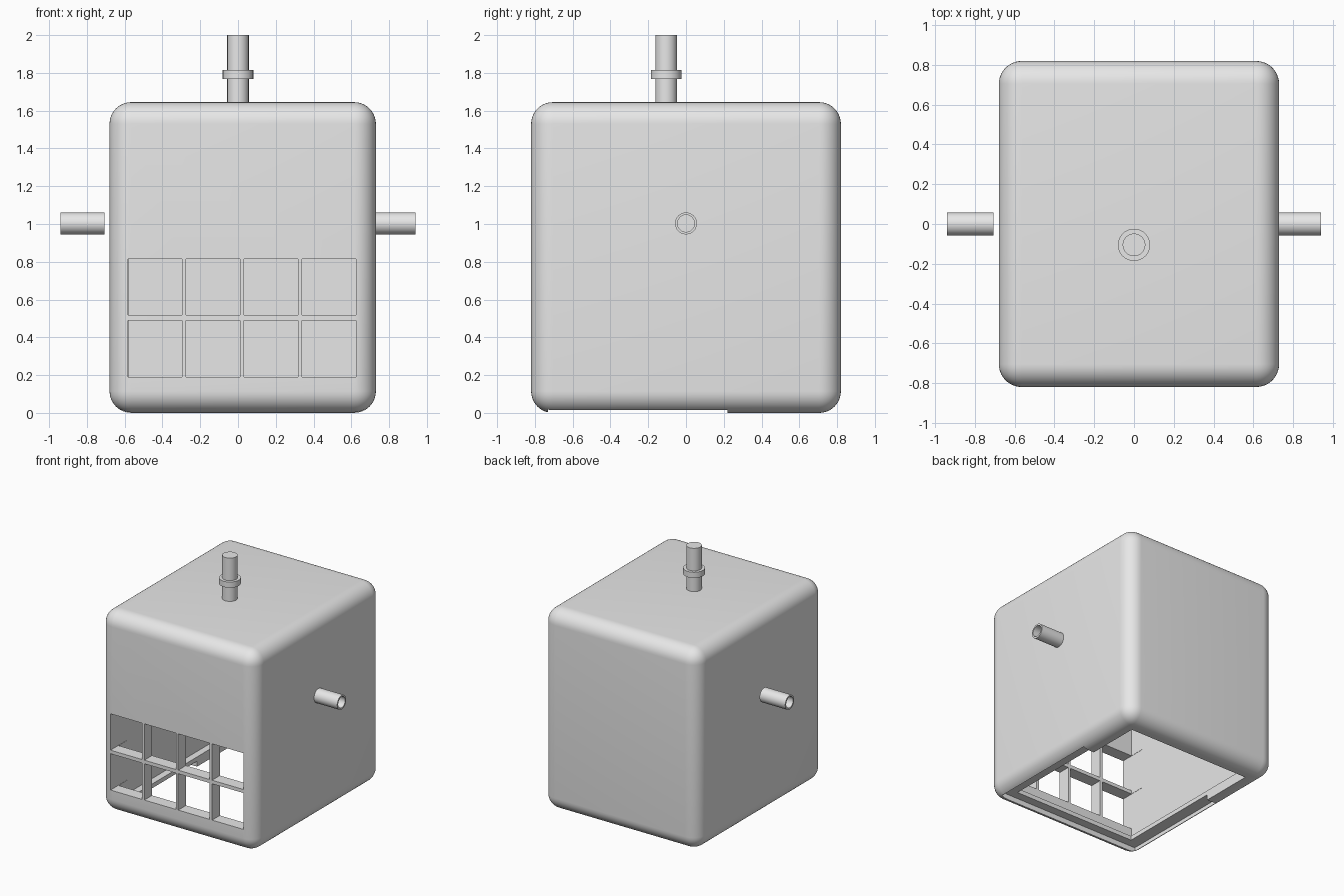
import bpy, bmesh, math
from mathutils import Matrix, Vector

old = bpy.data.objects.get("Cube")
if old:
    bpy.data.objects.remove(old, do_unlink=True)

grey = bpy.data.materials.new("light_grey")
grey.use_nodes = True
grey.diffuse_color = (0.8, 0.8, 0.8, 1)
grey.node_tree.nodes["Principled BSDF"].inputs["Base Color"].default_value = (0.8, 0.8, 0.8, 1)


def new_object(name, bm):
    mesh = bpy.data.meshes.new(name)
    bmesh.ops.recalc_face_normals(bm, faces=bm.faces)
    bm.to_mesh(mesh)
    bm.free()
    ob = bpy.data.objects.new(name, mesh)
    bpy.context.collection.objects.link(ob)
    mesh.materials.append(grey)
    return ob


def add_box(bm, lo, hi):
    lo, hi = Vector(lo), Vector(hi)
    size = Matrix.Diagonal((*(hi - lo), 1))
    bmesh.ops.create_cube(bm, size=1, matrix=Matrix.Translation((lo + hi) / 2) @ size)


def smooth(ob):
    bpy.ops.object.select_all(action='DESELECT')
    ob.select_set(True)
    bpy.context.view_layer.objects.active = ob
    bpy.ops.object.shade_smooth_by_angle(angle=math.radians(35))


def lathe(name, profile, matrix, closed=False, steps=48):
    """Revolve (radius, height) points about z, then place the result."""
    bm = bmesh.new()
    verts = [bm.verts.new((r, 0, h)) for r, h in profile]
    pairs = list(zip(verts, verts[1:])) + ([(verts[-1], verts[0])] if closed else [])
    edges = [bm.edges.new(p) for p in pairs]
    bmesh.ops.spin(bm, geom=verts + edges, cent=(0, 0, 0), axis=(0, 0, 1),
                   angle=math.tau, steps=steps)
    bmesh.ops.remove_doubles(bm, verts=bm.verts, dist=1e-5)
    bmesh.ops.transform(bm, matrix=matrix, verts=bm.verts)
    smooth(new_object(name, bm))


# Rounded outer housing
bm = bmesh.new()
add_box(bm, (-0.68, -0.82, 0), (0.73, 0.82, 1.645))
bmesh.ops.bevel(bm, geom=bm.edges[:], offset=0.115, segments=10, profile=0.5, affect='EDGES')
housing = new_object("housing", bm)

# Cutters: cavity, bottom opening, stepped recess and window grid
cuts = {
    "cavity_cutter": [((-0.58, -0.72, 0.08), (0.63, 0.72, 1.545))],
    "opening_cutter": [((-0.525, -0.66, -0.1), (0.575, 0.66, 0.2))],
    "recess_cutter": [((-0.62, -0.73, -0.1), (0.67, 0.22, 0.045))],
    "window_cutter": [((-0.582 + 0.307 * i, -1, z), (-0.297 + 0.307 * i, -0.6, z + 0.298))
                      for i in range(4) for z in (0.19, 0.517)],
}
for name, boxes in cuts.items():
    bm = bmesh.new()
    for lo, hi in boxes:
        add_box(bm, lo, hi)
    cutter = new_object(name, bm)
    cutter.hide_render = True
    mod = housing.modifiers.new(name, 'BOOLEAN')
    mod.operation = 'DIFFERENCE'
    mod.solver = 'EXACT'
    mod.object = cutter
    bpy.context.view_layer.objects.active = housing
    bpy.ops.object.modifier_apply(modifier=name)
    bpy.data.objects.remove(cutter, do_unlink=True)
smooth(housing)

# Collared stem on top
lathe("top_stem", [(0, 1.63), (0.057, 1.63), (0.057, 1.768), (0.081, 1.768),
                   (0.081, 1.815), (0.057, 1.815), (0.057, 2), (0, 2)],
      Matrix.Translation((0, -0.105, 0)))

# Hollow pipes on both sides
for side, name in ((1, "left_pipe"), (-1, "right_pipe")):
    place = Matrix.Translation((0, 0, 1.003)) @ Matrix.Rotation(side * math.pi / 2, 4, 'Y')
    lathe(name, [(0.058, 0.708), (0.058, 0.94), (0.045, 0.94), (0.045, 0.708)], place, closed=True)
